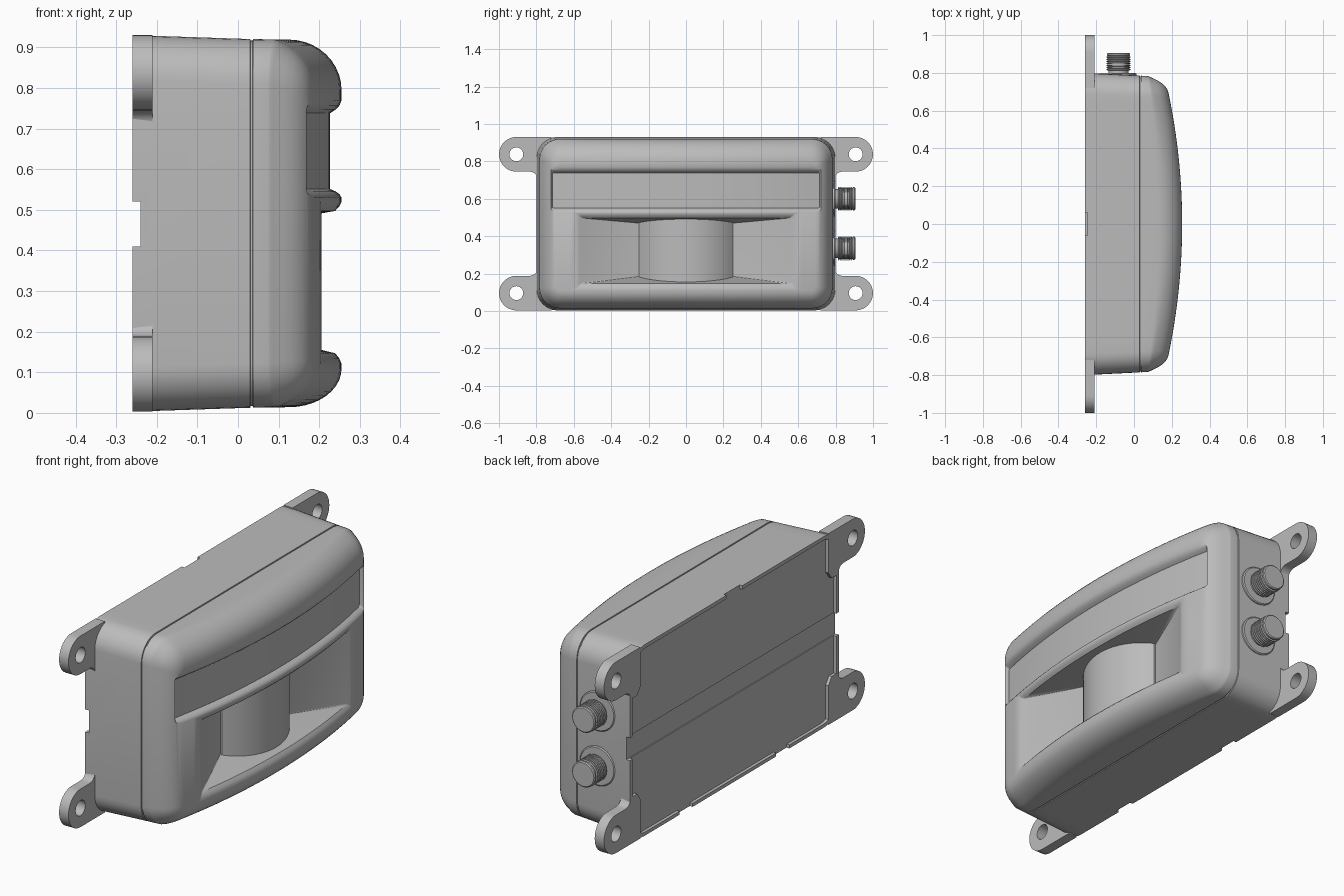
import bpy, bmesh, math
from mathutils import Vector

if "Cube" in bpy.data.objects:
    bpy.data.objects.remove(bpy.data.objects["Cube"])

BOW = 0.15      # curvature of the front face across the width
FRONT = 0.255
BACK = -0.26

grey = bpy.data.materials.new("housing grey")
grey.diffuse_color = (0.5, 0.5, 0.5, 1)
grey.use_nodes = True
grey.node_tree.nodes["Principled BSDF"].inputs["Base Color"].default_value = grey.diffuse_color


def finish(name, bm):
    bmesh.ops.recalc_face_normals(bm, faces=bm.faces)
    me = bpy.data.meshes.new(name)
    bm.to_mesh(me)
    bm.free()
    ob = bpy.data.objects.new(name, me)
    bpy.context.collection.objects.link(ob)
    me.materials.append(grey)
    return ob


def loft(name, loops):
    """Skin loops made of n upper points (y rising) and n lower points (y falling)."""
    bm = bmesh.new()
    rows = [[bm.verts.new(p) for p in lp] for lp in loops]
    m = len(rows[0])
    for a, b in zip(rows, rows[1:]):
        for i in range(m):
            j = (i + 1) % m
            bm.faces.new((a[i], a[j], b[j], b[i]))
    for r in (rows[0], rows[-1]):
        for i in range(m // 2 - 1):
            bm.faces.new((r[i], r[i + 1], r[m - 2 - i], r[m - 1 - i]))
    return finish(name, bm)


def rounded(x, hy, z0, z1, r, bend=0.0, n=28, seg=8):
    """Rounded rectangle facing x, bowed back by bend * y^2."""
    half = []
    for k in range(seg + 1):
        a = math.pi / 2 * k / seg
        half.append((-hy + r - r * math.cos(a), r - r * math.sin(a)))
    ys = [(-hy + r) + 2 * (hy - r) * k / n for k in range(1, n)]
    half = half + [(y, 0) for y in ys] + [(-y, d) for y, d in reversed(half)]
    up = [(x - bend * y * y, y, z1 - d) for y, d in half]
    lo = [(x - bend * y * y, y, z0 + d) for y, d in reversed(half)]
    return up + lo


def box(x0, x1, y0, y1, z0, z1):
    bm = bmesh.new()
    bmesh.ops.create_cube(bm, size=1)
    for v in bm.verts:
        v.co = Vector(((x0 + x1) / 2 + v.co.x * (x1 - x0),
                       (y0 + y1) / 2 + v.co.y * (y1 - y0),
                       (z0 + z1) / 2 + v.co.z * (z1 - z0)))
    return finish("cutter", bm)


def prism(name, pts, x0, x1):
    """Extrude a (y, z) outline along x."""
    bm = bmesh.new()
    f = bm.faces.new([bm.verts.new((x0, y, z)) for y, z in pts])
    g = bmesh.ops.extrude_face_region(bm, geom=[f])["geom"]
    for v in g:
        if isinstance(v, bmesh.types.BMVert):
            v.co.x = x1
    return finish(name, bm)


def cut(ob, cutter):
    mod = ob.modifiers.new("cut", 'BOOLEAN')
    mod.operation = 'DIFFERENCE'
    mod.solver = 'EXACT'
    mod.object = cutter
    bpy.context.view_layer.update()
    dg = bpy.context.evaluated_depsgraph_get()
    me = bpy.data.meshes.new_from_object(ob.evaluated_get(dg))
    ob.modifiers.clear()
    ob.data = me
    bpy.data.objects.remove(cutter)


def circle(cy, cz, r, a0, a1, n):
    return [(cy + r * math.cos(math.radians(a0 + (a1 - a0) * k / n)),
             cz + r * math.sin(math.radians(a0 + (a1 - a0) * k / n))) for k in range(n + 1)]


def lathe(name, prof, cx, cz, n=32):
    """Spin (y, radius) points about an axis parallel to y."""
    bm = bmesh.new()
    rows = [[bm.verts.new((cx + r * math.cos(2 * math.pi * k / n), y,
                           cz + r * math.sin(2 * math.pi * k / n))) for k in range(n)]
            for y, r in prof]
    for a, b in zip(rows, rows[1:]):
        for i in range(n):
            j = (i + 1) % n
            bm.faces.new((a[i], a[j], b[j], b[i]))
    bm.faces.new(rows[0])
    bm.faces.new(rows[-1])
    return finish(name, bm)


# Housing: drafted sides, seam groove, large front fillet, bowed front
def side(x, inset=0.0):
    t = (x - BACK) / 0.3
    return rounded(x, 0.80 - 0.015 * t - inset, 0.003 + 0.01 * t + inset,
                   0.93 - 0.01 * t - inset, 0.11)


loops = [side(BACK), side(0.030), side(0.031, 0.004), side(0.036, 0.004), side(0.037)]
for k in range(11):
    a = math.pi / 2 * k / 10
    x = FRONT - 0.13 * (1 - math.sin(a))
    d = 1 - math.cos(a)
    t = min(1, max(0, (x - 0.04) / 0.16))
    loops.append(rounded(x, 0.783 - 0.09 * d, 0.014 + 0.095 * d, 0.919 - 0.125 * d,
                         0.11 - 0.085 * d, BOW * t * t * (3 - 2 * t)))
housing = loft("housing", loops)

# Long label recess across the upper front
cut(housing, loft("cutter", [
    rounded(FRONT + 0.06, 0.735, 0.528, 0.772, 0.01, BOW),
    rounded(FRONT + 0.001, 0.735, 0.528, 0.772, 0.01, BOW),
    rounded(FRONT - 0.005, 0.725, 0.538, 0.757, 0.01, BOW),
    rounded(FRONT - 0.014, 0.718, 0.545, 0.747, 0.01, BOW),
    rounded(FRONT - 0.028, 0.715, 0.551, 0.738, 0.01, BOW)]))

# Funnel-shaped pocket around the sensor window
cut(housing, loft("cutter", [
    rounded(FRONT + 0.06, 0.585, 0.118, 0.522, 0.006, BOW),
    rounded(FRONT + 0.001, 0.585, 0.118, 0.522, 0.006, BOW),
    rounded(FRONT - 0.006, 0.572, 0.135, 0.508, 0.006, BOW),
    rounded(FRONT - 0.016, 0.555, 0.147, 0.497, 0.006, BOW),
    rounded(0.08, 0.25, 0.185, 0.470, 0.006)]))

# Shallow back recess and the gaps in its rim
cut(housing, loft("cutter", [rounded(BACK - 0.05, 0.78, 0.02, 0.912, 0.1),
                             rounded(BACK + 0.015, 0.78, 0.02, 0.912, 0.1)]))
cut(housing, box(-0.3, -0.24, -0.9, 0.9, 0.41, 0.52))
cut(housing, box(-0.3, -0.245, -0.06, 0.06, 0.85, 1.0))
for y in (-0.37, 0.37):
    cut(housing, box(-0.3, -0.245, y - 0.05, y + 0.05, -0.1, 0.1))

# Curved sensor window standing in the pocket
R, n = 0.33, 24
amax = math.asin(0.25 / R)
arc = [(0.205 - R + R * math.cos(a), R * math.sin(a))
       for a in [amax * (2 * k / n - 1) for k in range(n + 1)]]
bm = bmesh.new()
f = bm.faces.new([bm.verts.new((x, y, 0.15)) for x, y in arc + [(0.05, 0.25), (0.05, -0.25)]])
g = bmesh.ops.extrude_face_region(bm, geom=[f])["geom"]
for v in g:
    if isinstance(v, bmesh.types.BMVert):
        v.co.z = 0.495
finish("sensor_window", bm)

# Four mounting lugs with screw holes, mirrored about the middle
for sy in (-1, 1):
    for top in (False, True):
        outline = ([(0.72, 0.93), (0.72, 0.74), (0.745, 0.705), (0.795, 0.705)]
                   + circle(0.835, 0.705, 0.04, 180, 90, 6)
                   + circle(0.907, 0.8375, 0.0925, -90, 90, 20))
        pts = [(sy * y, z if top else 0.933 - z) for y, z in outline]
        lug = prism("mounting_lug", pts, BACK, -0.21)
        hole = circle(0.907 * sy, 0.8375 if top else 0.0955, 0.037, 0, 345, 23)
        cut(lug, prism("cutter", hole, -0.4, 0.0))

# Two threaded connectors with round seats on one end
for z in (0.335, 0.60):
    lathe("connector_seat", [(0.76, 0.095), (0.795, 0.095), (0.799, 0.09)], -0.082, z)
    prof = [(0.77, 0.052), (0.812, 0.052)]
    for k in range(7):
        y = 0.815 + 0.011 * k
        prof += [(y, 0.064), (y + 0.004, 0.064), (y + 0.006, 0.057), (y + 0.009, 0.057)]
    prof += [(0.893, 0.062), (0.901, 0.062), (0.905, 0.057)]
    lathe("threaded_connector", prof, -0.082, z)

# Smooth shading with sharp edges kept
bpy.ops.object.select_all(action='SELECT')
bpy.context.view_layer.objects.active = housing
bpy.ops.object.shade_smooth_by_angle(angle=math.radians(32))
